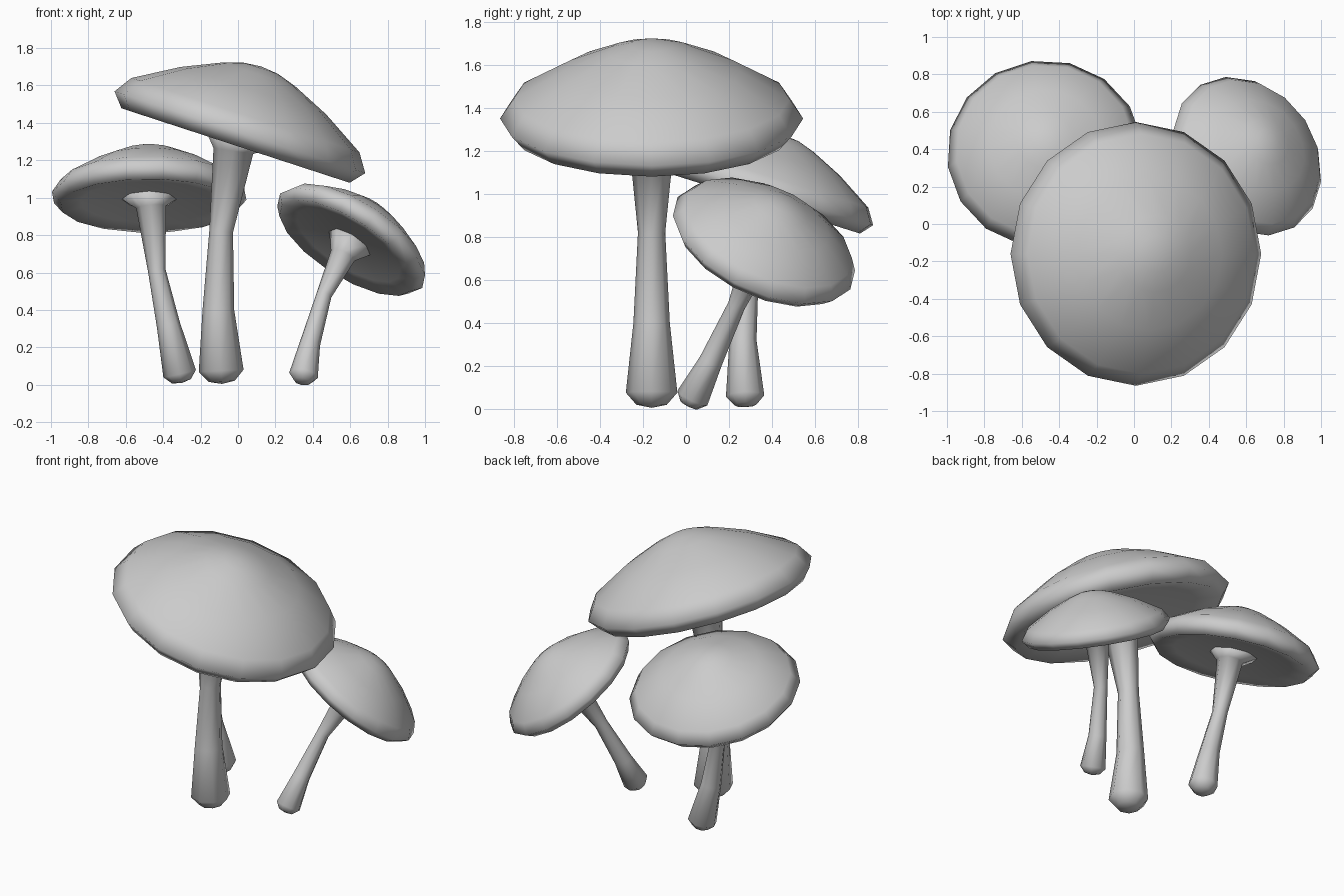
import bpy, bmesh, math
from mathutils import Vector

if "Cube" in bpy.data.objects:
    bpy.data.objects.remove(bpy.data.objects["Cube"], do_unlink=True)

grey = bpy.data.materials.new("plain_grey")
grey.use_nodes = True
grey.diffuse_color = (0.6, 0.6, 0.6, 1)
grey.node_tree.nodes["Principled BSDF"].inputs["Base Color"].default_value = (0.6, 0.6, 0.6, 1)

# Cap outline for a unit radius: (radius, height), from the top to the gills
CAP = [(0, .525), (.14, .51), (.29, .462), (.58, .332), (.91, .136), (1, 0),
       (.91, -.106), (.7, -.065), (.25, -.035), (0, -.03)]


def loft(name, rings, sides, phase):
    """Skin a list of (centre, axis, radius) rings; a zero radius makes a pole."""
    bm = bmesh.new()
    loops = []
    for centre, axis, radius in rings:
        turn = Vector((0, 0, 1)).rotation_difference(axis)
        if radius == 0:
            loops.append([bm.verts.new(centre)] * sides)
            continue
        loop = []
        for i in range(sides):
            a = phase + math.tau * i / sides
            loop.append(bm.verts.new(centre + turn @ Vector((math.cos(a), math.sin(a), 0)) * radius))
        loops.append(loop)
    for low, high in zip(loops, loops[1:]):
        for i in range(sides):
            j = (i + 1) % sides
            bm.faces.new(dict.fromkeys((low[i], low[j], high[j], high[i])))
    bmesh.ops.recalc_face_normals(bm, faces=bm.faces)
    mesh = bpy.data.meshes.new(name)
    bm.to_mesh(mesh)
    bm.free()
    mesh.materials.append(grey)
    mesh.shade_smooth()
    bpy.context.collection.objects.link(bpy.data.objects.new(name, mesh))


def mushroom(name, centre, normal, radius, phase, path):
    centre, normal = Vector(centre), Vector(normal).normalized()
    loft(name + "_cap", [(centre + normal * h * radius, normal, r * radius) for r, h in CAP],
         16, math.radians(phase))
    # Stem: rounded foot, thin waist, flared collar under the cap
    points = [Vector(p) for p in path]
    widths = [.17, .12, .09, .152]
    foot = (points[1] - points[0]).normalized()
    rings = [(points[0] - foot * .1 * radius, foot, 0),
             (points[0] - foot * .08 * radius, foot, .1 * radius)]
    for i, (p, w) in enumerate(zip(points, widths)):
        axis = points[min(i + 1, 3)] - points[max(i - 1, 0)]
        rings.append((p, axis.normalized(), w * radius))
    rings.append((centre - normal * .035 * radius, normal, .28 * radius))
    rings.append((centre, normal, 0))
    loft(name + "_stem", rings, 8, 0)


mushroom("large", (.01, -.16, 1.35), (.31, 0, .95), .705, 0,
         [(-.09, -.16, .075), (-.105, -.16, .4), (-.09, -.16, .82), (-.025, -.16, 1.25)])
mushroom("medium", (-.475, .375, 1.01), (0, .3, .954), .525, 8,
         [(-.312, .275, .06), (-.372, .265, .32), (-.434, .29, .61), (-.465, .345, .95)])
mushroom("small", (.605, .3625, .77), (.496, .371, .785), .457, 10,
         [(.35, .03, .05), (.385, .115, .22), (.46, .235, .48), (.56, .325, .69)])
